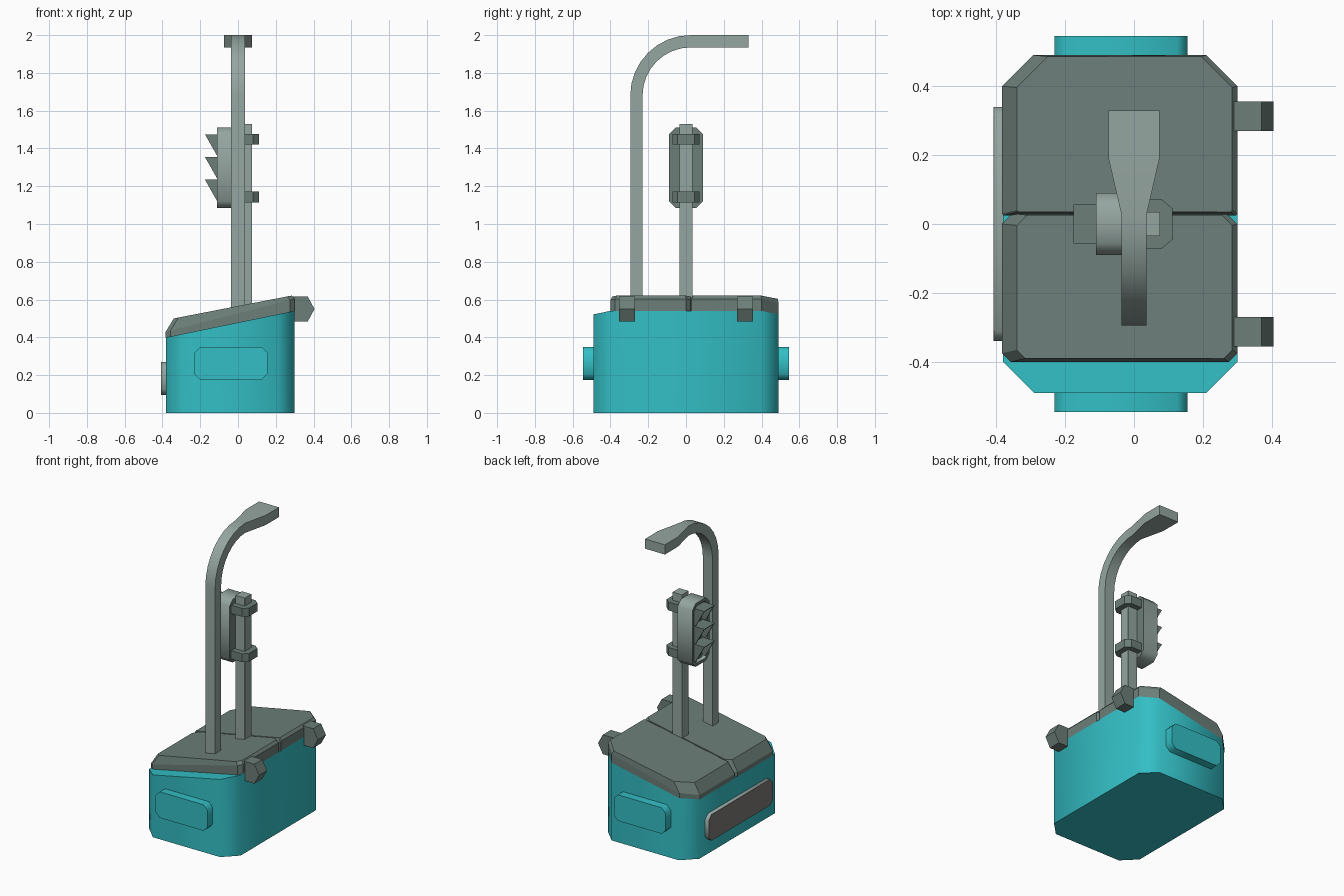
import bpy, bmesh, math

cube = bpy.data.objects.get("Cube")
if cube:
    bpy.data.objects.remove(cube, do_unlink=True)


def material(name, rgb):
    m = bpy.data.materials.new(name)
    m.use_nodes = True
    m.diffuse_color = (*rgb, 1)
    m.node_tree.nodes["Principled BSDF"].inputs["Base Color"].default_value = (*rgb, 1)
    return m


TEAL = material("teal", (0.033, 0.52, 0.56))
LIGHT = material("light grey", (0.30, 0.38, 0.355))
DARK = material("dark grey", (0.15, 0.21, 0.19))
WARM = material("warm grey", (0.20, 0.19, 0.18))


def finish(name, bm, mats, smooth=0):
    bmesh.ops.recalc_face_normals(bm, faces=bm.faces[:])
    mesh = bpy.data.meshes.new(name)
    bm.to_mesh(mesh)
    bm.free()
    for m in mats:
        mesh.materials.append(m)
    ob = bpy.data.objects.new(name, mesh)
    bpy.context.collection.objects.link(ob)
    if smooth:
        bpy.ops.object.select_all(action='DESELECT')
        ob.select_set(True)
        bpy.context.view_layer.objects.active = ob
        bpy.ops.object.shade_smooth_by_angle(angle=math.radians(smooth))
    return ob


def loft(rings):
    """Skin a stack of equal-length rings and cap both ends."""
    bm = bmesh.new()
    loops = [[bm.verts.new(p) for p in r] for r in rings]
    n = len(loops[0])
    for a, b in zip(loops, loops[1:]):
        for i in range(n):
            j = (i + 1) % n
            bm.faces.new((a[i], a[j], b[j], b[i]))
    bm.faces.new(loops[0])
    bm.faces.new(loops[-1])
    return bm


def octagon(u0, u1, v0, v1, c):
    """Rectangle with cut corners; c gives the cuts at the low-v and high-v ends."""
    a, b = c if isinstance(c, tuple) else (c, c)
    return [(u0 + a, v0), (u1 - a, v0), (u1, v0 + a), (u1, v1 - b),
            (u1 - b, v1), (u0 + b, v1), (u0, v1 - b), (u0, v0 + a)]


def place(axis, u, v, d):
    return {'x': (d, u, v), 'y': (u, d, v), 'z': (u, v, d)}[axis]


def prism(name, pts, axis, lo, hi, mat, smooth=0):
    rings = [[place(axis, u, v, d) for u, v in pts] for d in (lo, hi)]
    return finish(name, loft(rings), [mat], smooth)


def rim(x):
    return 0.40 + 0.206 * (x + 0.38)


# Body with a sloping rim
foot = octagon(-0.38, 0.30, -0.49, 0.49, 0.09)
finish("body", loft([[(x, y, 0) for x, y in foot],
                     [(x, y, rim(x)) for x, y in foot]]), [TEAL], 50)


# Two lid panels with bevelled upper edges
def lid(name, y0, y1, cuts):
    low = octagon(-0.383, 0.30, y0, y1, cuts)
    high = octagon(-0.34, 0.285, y0 + 0.01, y1 - 0.004, cuts)
    finish(name, loft([
        [(x, y, rim(x)) for x, y in low],
        [(x, y, rim(x) + 0.03 + 0.05 * (x + 0.38)) for x, y in low],
        [(x, y, 0.50 + 0.194 * (x + 0.34)) for x, y in high]]), [DARK])


lid("front_lid", -0.40, 0.03, (0.025, 0.03))
lid("rear_lid", 0.025, 0.49, (0.005, 0.09))

# Side handles at both ends, hinge knobs and side panel
for tag, s in (("front", -1), ("rear", 1)):
    prism(tag + "_handle", octagon(-0.23, 0.155, 0.175, 0.35, 0.03),
          'y', s * 0.48, s * 0.545, TEAL, 50)
    prism(tag + "_hinge_knob",
          [(0.28, 0.485), (0.37, 0.485), (0.405, 0.55), (0.37, 0.615), (0.28, 0.615)],
          'y', s * 0.27, s * 0.355, DARK)
prism("side_panel", octagon(-0.34, 0.34, 0.095, 0.27, 0.03), 'x', -0.404, -0.37, LIGHT, 50)
prism("side_panel_face", octagon(-0.34, 0.34, 0.095, 0.27, 0.03), 'x', -0.408, -0.403, WARM)

# Curved hook bar that widens to a flat tip: (outer y, z, inner y, z, half width)
cy, cz, ro, ri = 0.025, 1.68, 0.32, 0.255
path = [(cy - ro, 0.5, cy - ri, 0.5, 0.036)]
for i in range(9):
    a = math.radians(90 * i / 8)
    c, s = math.cos(a), math.sin(a)
    path.append((cy - ro * c, cz + ro * s, cy - ri * c, cz + ri * s, 0.036))
for y, w in ((0.19, 0.074), (0.33, 0.074)):
    path.append((y, cz + ro, y, cz + ri, w))
finish("hook_bar", loft([[(-w, a, b), (w, a, b), (w, c, d), (-w, c, d)]
                         for a, b, c, d, w in path]), [LIGHT], 30)

# Straight post
prism("signal_post", octagon(0.005, 0.075, -0.035, 0.035, 0.001), 'z', 0.5, 1.53, LIGHT)

# Signal housing with a recessed face
outline = octagon(-0.09, 0.09, 1.085, 1.51, 0.035)
bm = loft([[(d, u, v) for u, v in outline] for d in (-0.11, 0.0)])
bmesh.ops.recalc_face_normals(bm, faces=bm.faces[:])
face = min(bm.faces, key=lambda f: f.calc_center_median().x)
bmesh.ops.inset_region(bm, faces=[face], thickness=0.022)
bmesh.ops.inset_region(bm, faces=[face], thickness=0.002, depth=-0.025)
for f in bm.faces:
    f.material_index = 1 if abs(f.normal.x) > 0.7 else 0
finish("signal_housing", bm, [LIGHT, DARK], 50)

# Clamps around the post
for tag, z in (("lower", 1.115), ("upper", 1.42)):
    prism(tag + "_clamp",
          [(-0.01, -0.072), (0.08, -0.072), (0.112, -0.045),
           (0.112, 0.045), (0.08, 0.072), (-0.01, 0.072)],
          'z', z, z + 0.056, DARK)

# Hoods, each an angled top plate with two triangular cheeks, over the lamps
for tag, z in (("lower", 1.235), ("middle", 1.355), ("upper", 1.475)):
    prism(tag + "_hood_top", [(-0.085, z - 0.008), (-0.17, z - 0.008), (-0.175, z), (-0.085, z)],
          'y', -0.056, 0.056, DARK)
    for side, s in (("left", -1), ("right", 1)):
        prism(tag + "_hood_cheek_" + side,
              [(-0.085, z), (-0.175, z), (-0.11, z - 0.115), (-0.085, z - 0.115)],
              'y', s * 0.048, s * 0.056, DARK)
    prism(tag + "_lamp", octagon(-0.046, 0.046, z - 0.108, z - 0.016, 0.027),
          'x', -0.092, -0.084, TEAL if tag == "lower" else DARK)
